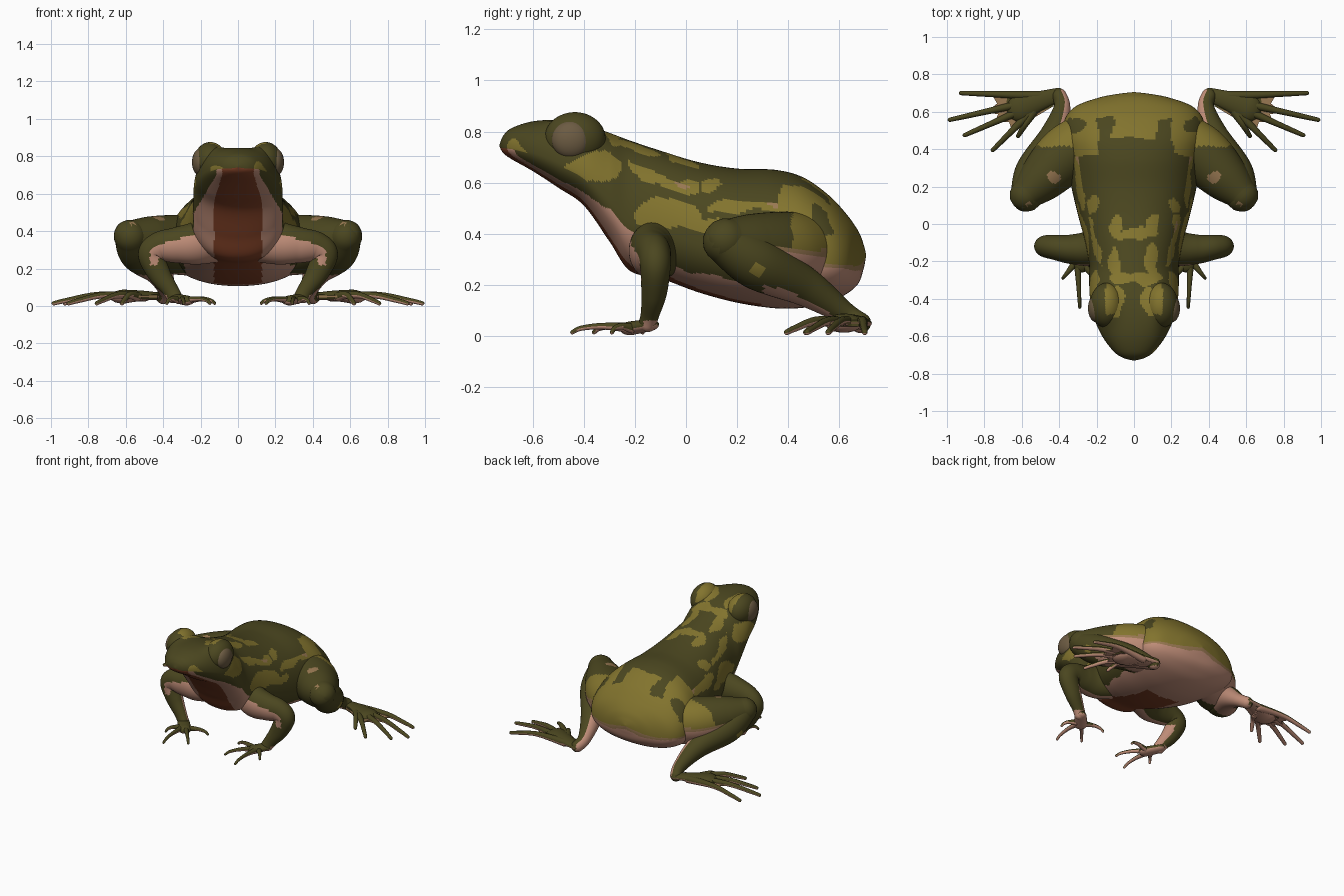
import bpy, bmesh, math
from mathutils import Vector, noise

cube = bpy.data.objects.get("Cube")
if cube:
    bpy.data.objects.remove(cube)

# Materials
COLOURS = {
    "dark_green_skin": (0.07, 0.062, 0.014),
    "olive_blotch": (0.225, 0.174, 0.027),
    "pink_belly": (0.53, 0.27, 0.19),
    "red_brown_throat": (0.22, 0.053, 0.02),
    "tan_edge": (0.32, 0.19, 0.085),
    "eye_brown": (0.15, 0.105, 0.055),
}
DARK, OLIVE, PINK, RED, TAN, EYE = range(6)
MATS = []
for name, rgb in COLOURS.items():
    m = bpy.data.materials.new(name)
    m.use_nodes = True
    m.diffuse_color = (*rgb, 1)
    bsdf = m.node_tree.nodes["Principled BSDF"]
    bsdf.inputs["Base Color"].default_value = (*rgb, 1)
    bsdf.inputs["Roughness"].default_value = 0.7
    MATS.append(m)


def spline(points, steps):
    """Catmull-Rom interpolation of tuples of any length."""
    p = [points[0], *points, points[-1]]
    out = []
    for i in range(1, len(p) - 2):
        for k in range(steps):
            t = k / steps
            out.append([0.5 * (2 * b + (c - a) * t + (2 * a - 5 * b + 4 * c - d) * t * t
                               + (3 * b - a - 3 * c + d) * t ** 3)
                        for a, b, c, d in zip(*p[i - 1:i + 3])])
    return out + [list(points[-1])]


def loft(name, rings, rule, side=1, smooth=True):
    """Skin closed rings, then colour each face by its place and direction."""
    bm = bmesh.new()
    loops = [[bm.verts.new((v.x * side, v.y, v.z)) for v in r] for r in rings]
    for a, b in zip(loops, loops[1:]):
        for i in range(len(a)):
            j = (i + 1) % len(a)
            bm.faces.new((a[i], a[j], b[j], b[i]))
    bm.faces.new(loops[0])
    bm.faces.new(loops[-1])
    bmesh.ops.recalc_face_normals(bm, faces=bm.faces)
    bm.normal_update()
    for f in bm.faces:
        c, n = f.calc_center_median(), f.normal.copy()
        c.x *= side
        n.x *= side
        f.material_index = rule(c, n)
        f.smooth = smooth
    mesh = bpy.data.meshes.new(name)
    bm.to_mesh(mesh)
    bm.free()
    for m in MATS:
        mesh.materials.append(m)
    bpy.context.collection.objects.link(bpy.data.objects.new(name, mesh))


def tube(name, points, rule, side=1, flat=1.0, sides=24, steps=8):
    """Tapered round-ended limb through (x, y, z, radius) points."""
    path = spline(points, steps)
    pos = [Vector(p[:3]) for p in path]
    rad = [p[3] for p in path]
    dirs = [(pos[min(i + 1, len(pos) - 1)] - pos[max(i - 1, 0)]).normalized()
            for i in range(len(pos))]
    across = dirs[0].cross(Vector((0, 0, 1))).normalized()
    rings = []

    def ring(c, d, a, r):
        up = a.cross(d)
        rings.append([c + a * r * math.cos(t) + up * r * flat * math.sin(t)
                      for t in (math.tau * k / sides for k in range(sides))])

    caps = [math.radians(x) for x in (85, 60, 35, 15)]
    for t in caps:
        ring(pos[0] - dirs[0] * rad[0] * math.sin(t), dirs[0], across, rad[0] * math.cos(t))
    for i, d in enumerate(dirs):
        if i:
            across = dirs[i - 1].rotation_difference(d) @ across
        ring(pos[i], d, across, rad[i])
    for t in reversed(caps):
        ring(pos[-1] + dirs[-1] * rad[-1] * math.sin(t), dirs[-1], across, rad[-1] * math.cos(t))
    loft(name, rings, rule, side)


def ball(name, centre, radii, rule, side=1, sides=40):
    rings = []
    for i in range(1, sides):
        a = math.pi * i / sides
        rings.append([Vector((centre[0] + radii[0] * math.sin(a) * math.cos(t),
                              centre[1] + radii[1] * math.sin(a) * math.sin(t),
                              centre[2] + radii[2] * math.cos(a)))
                      for t in (math.tau * k / sides for k in range(sides))])
    loft(name, rings, rule, side)


def blotched(u, v, spots):
    return any(((u - a) / ra) ** 2 + ((v - b) / rb) ** 2 < 1 for a, b, ra, rb in spots)


# Blotches as centre and radii: (x, y) on the back, (y, z) on the flanks
BACK = [(.1, -.2, .035, .09), (.09, -.42, .04, .09), (.06, -.29, .08, .04), (.1, 0, .03, .05),
        (.04, -.05, .08, .025), (.22, .1, .03, .05), (.21, -.17, .04, .08), (.25, .0, .03, .05)]
FLANK = [(-.36, .66, .11, .055), (-.18, .69, .045, .06), (-.1, .63, .08, .04),
         (.05, .585, .14, .028), (-.08, .47, .14, .06), (.06, .44, .08, .03),
         (.22, .51, .14, .028), (.45, .48, .1, .05), (-.66, .735, .035, .025)]


def body_rule(c, n):
    q = c + noise.noise_vector(c * 11) * 0.03
    x, y = abs(q.x), q.y
    low = n.z < -0.18 and (c.y < .55 or c.z < .3)
    if -.15 < c.y < .38:
        low = n.z < 0 and q.z < .25 - .2 * c.y
    if low:
        drop = max(.7 - c.z, 0)
        if c.y > -.25 or abs(c.x) < .115 + drop * .6:
            return RED if abs(c.x) < min(.128, .085 + drop * .3) and y < .3 else PINK
        return DARK
    if c.y > .42 and n.z < -0.04 and c.z < .32:
        return TAN
    if y > .46 or (y > .37 and x > .2):
        ridge = .12 < x < .2 and y < .57
        return DARK if ridge or blotched(x, y, [(.31, .53, .05, .04)]) else OLIVE
    if n.z > .6:
        return OLIVE if blotched(x, y, BACK) else DARK
    if blotched(y, q.z, [(.33, .53, .07, .015), (0, .6, .03, .015)]):
        return TAN
    return OLIVE if blotched(y, q.z, FLANK) else DARK


# Body and head: y, bottom, top, half width
STATIONS = [
    (-.73, .74, .75, .004), (-.715, .715, .785, .06), (-.68, .69, .815, .11),
    (-.6, .645, .84, .17), (-.5, .58, .845, .215), (-.4, .51, .83, .235),
    (-.3, .37, .795, .24), (-.22, .255, .765, .24), (-.1, .225, .725, .26),
    (.05, .17, .68, .3), (.2, .13, .655, .335), (.35, .108, .65, .36),
    (.46, .11, .62, .38), (.56, .13, .55, .37), (.63, .165, .475, .31),
    (.675, .205, .41, .19), (.695, .26, .36, .09), (.705, .31, .32, .004)]
rings = []
for y, low, high, w in spline(STATIONS, 13):
    mid = low + (high - low) * .38
    ring = []
    for k in range(160):
        t = math.tau * k / 160
        s, co = math.sin(t), math.cos(t)
        h = high - mid if s > 0 else mid - low
        x = max(w, .003) * math.copysign(abs(co) ** .92, co)
        z = mid + h * math.copysign(abs(s) ** .92, s)
        if s > 0:  # swelling that carries the brow into the head
            z += .06 * s * math.exp(-((abs(x) - .15) / .06) ** 2 - ((y + .43) / .11) ** 2)
        ring.append(Vector((x, y, z)))
    rings.append(ring)
loft("body", rings, body_rule)


# Colour rules for the limbs
def brow_rule(c, n):
    q = c + noise.noise_vector(c * 11) * .03
    return OLIVE if q.x < .14 and q.y > -.48 and n.z > .2 else DARK


def arm_rule(c, n):
    if c.z > .22:
        return PINK if n.z < .75 - 1.6 * c.x and n.y < .25 and c.x < .47 and n.x < .5 else DARK
    return PINK if (n.x < -.3 and n.y > 0) or (c.z < .06 and n.z < -.3) else DARK


def thigh_rule(c, n):
    q = c + noise.noise_vector(c * 11) * .03
    if c.y > .35 and n.z < .06:
        return PINK if n.z < -.07 else TAN
    if blotched(q.x, q.y, [(.43, .25, .035, .03), (.57, .1, .025, .02)]) and n.z > .3:
        return TAN
    return OLIVE if q.y > .41 else DARK


def shank_rule(c, n):
    if blotched(c.y, c.z, [(.28, .26, .025, .03)]) and n.x > 0:
        return OLIVE
    return PINK if c.y > .3 and (n.z < -.7 or n.x < -.35) else DARK


def foot_rule(c, n):
    return PINK if n.z < -.25 else DARK


def web_rule(c, n):
    return PINK if n.z < -.5 else TAN


def eye_rule(c, n):
    return EYE


TOES = [(.925, .7), (.985, .557), (.905, .475), (.755, .395), (.62, .47)]
FINGERS = [(.38, -.29), (.29, -.445), (.15, -.36), (.125, -.17)]


def digits(name, tips, first, last, thick, side):
    """Fan of tapered digits whose roots run from first to last."""
    for i, (x, y) in enumerate(tips):
        a = Vector(first).lerp(Vector(last), i / (len(tips) - 1))
        b = Vector((x, y, .014))
        m = a.lerp(b, .5)
        tube(f"{side_name}_{name}_{i + 1}",
             [(*a, thick), (m.x, m.y, a.z + .008, thick * .65),
              (*a.lerp(b, .85).xy, .03, thick * .5), (*b, thick * .42)],
             foot_rule, side, sides=12, steps=5)


def web(name, reach, notch, low, high, rule, side):
    """Thin plate from the ankle out between the toes."""
    heel = Vector((.5, .66))
    mids = [heel.lerp(Vector(t), reach) for t in TOES]
    edge = [Vector((.43, .63)), Vector((.42, .71)), mids[0]]
    for a, b in zip(mids, mids[1:]):
        edge += [heel.lerp((a + b) / 2, notch), b]
    loft(name, [[Vector((p.x, p.y, z)) for p in edge] for z in (low, high)],
         rule, side, smooth=False)


for side, side_name in ((1, "left"), (-1, "right")):
    # Eyes
    ball(side_name + "_brow", (.148, -.435, .772), (.088, .12, .104), brow_rule, side)
    ball(side_name + "_eye", (.2, -.45, .768), (.046, .076, .074), eye_rule, side)

    # Front leg and hand
    tube(side_name + "_front_leg",
         [(.08, -.05, .36, .1), (.22, -.125, .335, .095), (.33, -.135, .325, .08),
          (.42, -.125, .315, .067), (.462, -.12, .27, .06), (.42, -.125, .17, .05),
          (.365, -.14, .09, .037), (.34, -.15, .05, .034)],
         arm_rule, side, flat=1.2, sides=40, steps=12)
    tube(side_name + "_hand", [(.34, -.145, .042, .04), (.28, -.215, .03, .045)],
         foot_rule, side, flat=.6)
    digits("finger", FINGERS, (.32, -.215, .03), (.265, -.195, .03), .02, side)

    # Hind leg and foot
    tube(side_name + "_thigh",
         [(.2, .46, .32, .16), (.36, .37, .33, .157), (.495, .24, .352, .126),
          (.58, .155, .375, .085)], thigh_rule, side, sides=56, steps=20)
    tube(side_name + "_shank",
         [(.575, .15, .37, .085), (.53, .28, .285, .104), (.43, .47, .19, .076),
          (.385, .62, .09, .045), (.4, .685, .05, .04)], shank_rule, side, sides=40, steps=14)
    tube(side_name + "_foot",
         [(.405, .69, .05, .038), (.5, .66, .055, .052), (.61, .62, .05, .075)],
         foot_rule, side, flat=.5)
    digits("toe", TOES, (.5, .685, .05), (.54, .6, .05), .027, side)
    web(side_name + "_instep", .42, .95, .036, .062, foot_rule, side)
    web(side_name + "_web", .6, .85, .046, .055, web_rule, side)
